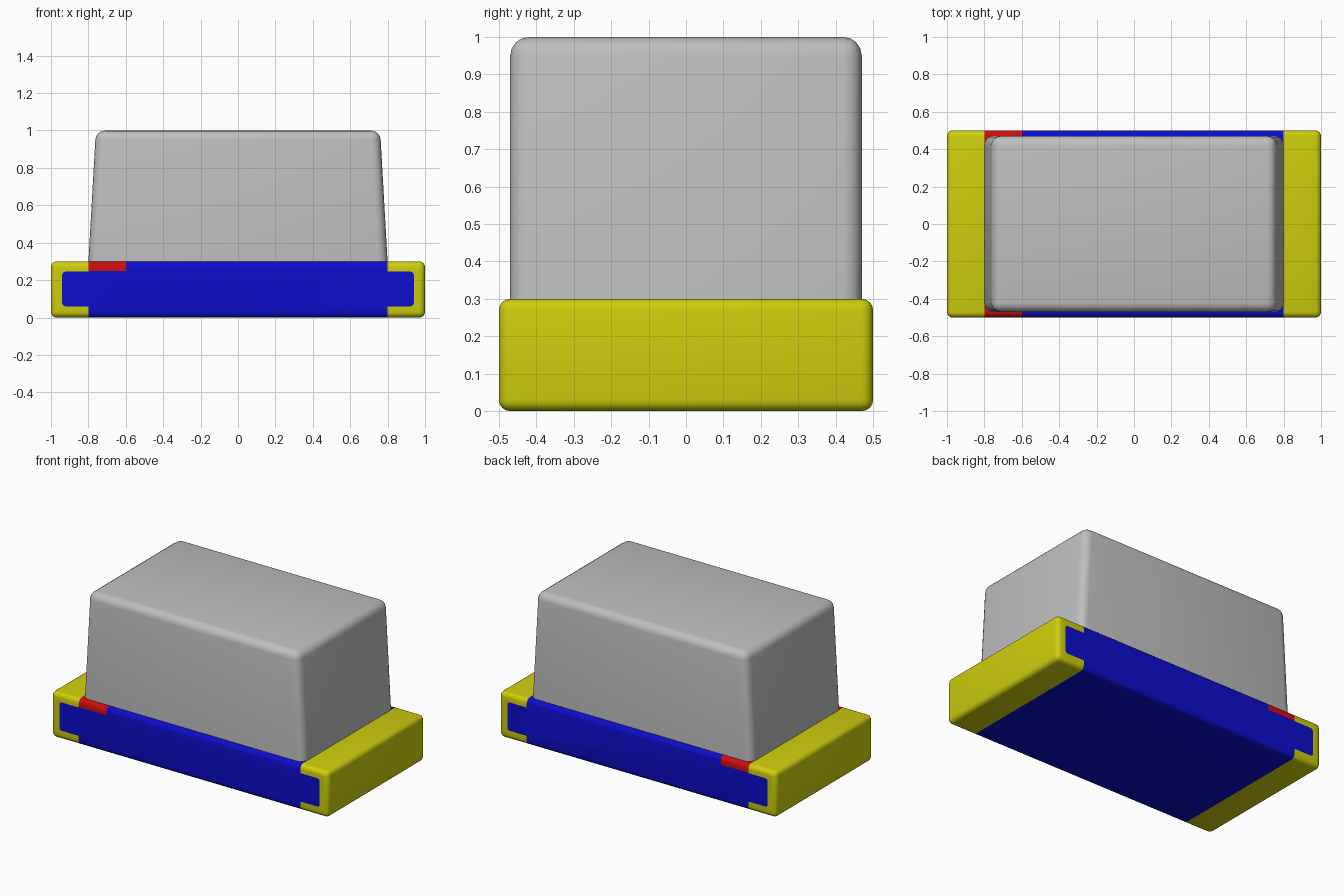
import bpy, bmesh
from math import radians, sin, cos
from mathutils import Vector

cube = bpy.data.objects.get("Cube")
if cube:
    bpy.data.objects.remove(cube, do_unlink=True)


def material(name, rgb):
    m = bpy.data.materials.new(name)
    m.use_nodes = True
    m.diffuse_color = (*rgb, 1)
    m.node_tree.nodes["Principled BSDF"].inputs["Base Color"].default_value = (*rgb, 1)
    return m


YELLOW = material("yellow", (0.61, 0.61, 0.004))
BLUE = material("blue", (0.004, 0.004, 0.61))
RED = material("red", (0.61, 0.004, 0.004))
GREY = material("light_grey", (0.52, 0.52, 0.52))


def rounded_block(bottom, top, z0, z1, radius, round_bottom):
    """Tapered box with rounded edges; bottom and top are half sizes."""
    bm = bmesh.new()
    bmesh.ops.create_cube(bm, size=2)
    for v in bm.verts:
        hx, hy = top if v.co.z > 0 else bottom
        v.co = Vector((v.co.x * hx, v.co.y * hy, z1 if v.co.z > 0 else z0))
    edges = [e for e in bm.edges
             if round_bottom or any(v.co.z > z0 + 0.01 for v in e.verts)]
    bmesh.ops.bevel(bm, geom=edges, offset=radius, segments=4,
                    profile=0.5, affect='EDGES')
    return bm


def cut(bm, point, normal, faces=None):
    faces = list(bm.faces) if faces is None else faces
    geom = faces + list({e for f in faces for e in f.edges}) \
        + list({v for f in faces for v in f.verts})
    bmesh.ops.bisect_plane(bm, geom=geom, plane_co=point, plane_no=normal, dist=1e-5)


def finish(bm, name, mats):
    mesh = bpy.data.meshes.new(name)
    bm.to_mesh(mesh)
    bm.free()
    for m in mats:
        mesh.materials.append(m)
    ob = bpy.data.objects.new(name, mesh)
    bpy.context.collection.objects.link(ob)
    bpy.ops.object.select_all(action='DESELECT')
    ob.select_set(True)
    bpy.context.view_layer.objects.active = ob
    bpy.ops.object.shade_smooth_by_angle(angle=radians(35))
    return ob


# Base: yellow ends, blue middle, red marker along the top edge
bm = rounded_block((1, 0.5), (1, 0.5), 0, 0.3, 0.03, True)
for x in (-0.8, -0.6, 0.8):
    cut(bm, (x, 0, 0), (1, 0, 0))
cut(bm, (0, 0, 0.248), (0, 0, 1),
    [f for f in bm.faces if -0.8 < f.calc_center_median().x < -0.6])

# Blue tongues with rounded corners, cut into the yellow front and back faces
R, TIP, LOW, HIGH = 0.02, 0.94, 0.06, 0.245
tongue = []
for angle in (-90, -60, -30, 0, 30, 60, 90):
    n = Vector((cos(radians(angle)), 0, sin(radians(angle))))
    for z in ((LOW + R,) if angle < 0 else (HIGH - R,) if angle > 0 else (LOW + R, HIGH - R)):
        tongue.append((n, Vector((TIP - R, 0, z)) + n * R))
for side in (-1, 1):
    for n, p in tongue:
        faces = [f for f in bm.faces if abs(f.normal.y) > 0.99
                 and f.calc_center_median().x * side > 0.8]
        cut(bm, (p.x * side, 0, p.z), (n.x * side, 0, n.z), faces)

for f in bm.faces:
    c = f.calc_center_median()
    if abs(c.x) < 0.8:
        f.material_index = 2 if c.x < -0.6 and c.z > 0.248 else 1
    elif abs(f.normal.y) > 0.99:
        q = Vector((abs(c.x), 0, c.z))
        f.material_index = int(all((q - p).dot(n) < 0 for n, p in tongue))
finish(bm, "base", (YELLOW, BLUE, RED))

# Body: tapered grey block with rounded upper and corner edges
bm = rounded_block((0.8, 0.47), (0.76, 0.47), 0.295, 1, 0.05, False)
finish(bm, "body", (GREY,))
